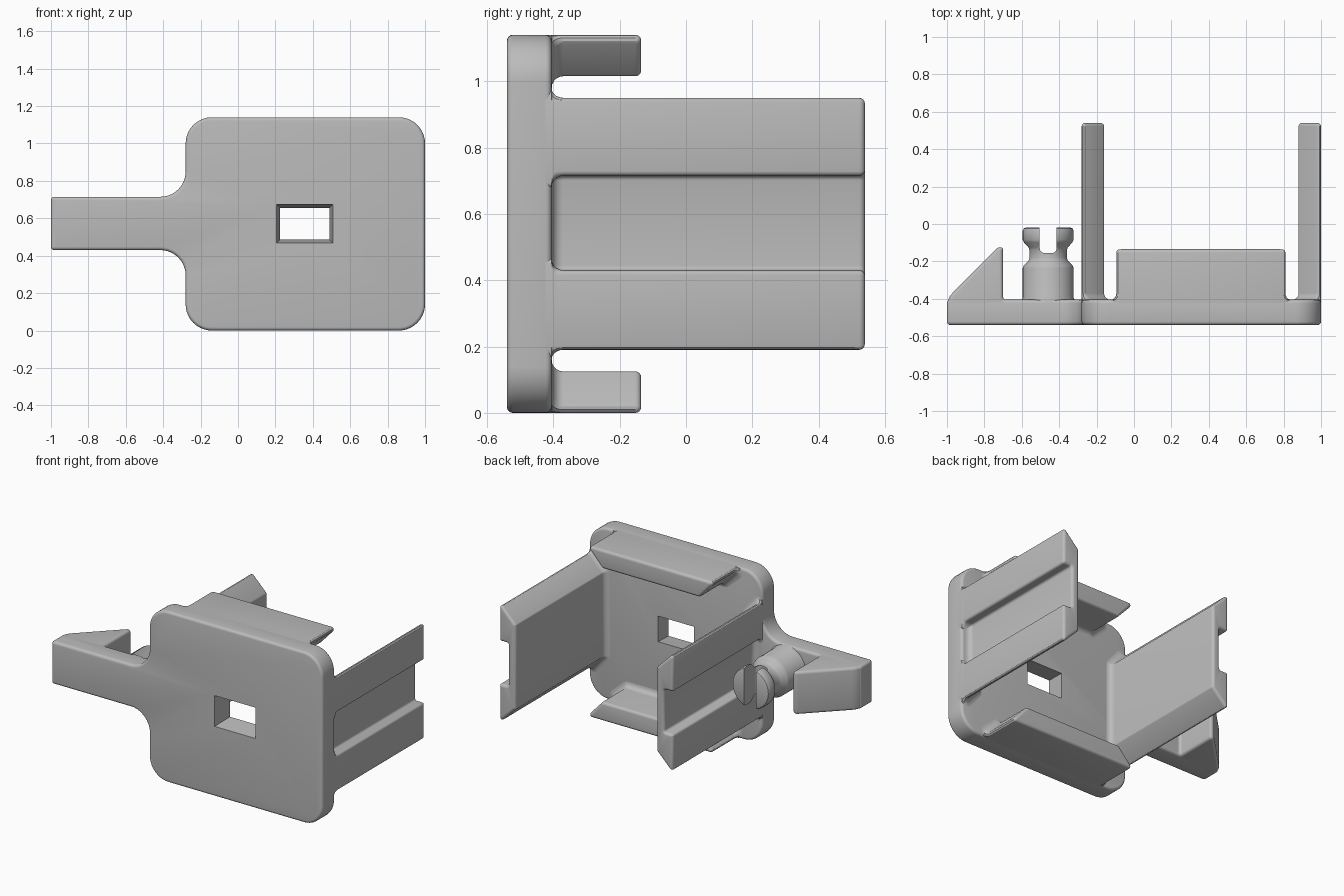
import bpy, bmesh, math
from mathutils import Vector

if "Cube" in bpy.data.objects:
    bpy.data.objects.remove(bpy.data.objects["Cube"])

grey = bpy.data.materials.new("plain_grey")
grey.use_nodes = True
grey.diffuse_color = (0.5, 0.5, 0.5, 1)
grey.node_tree.nodes["Principled BSDF"].inputs["Base Color"].default_value = (0.5, 0.5, 0.5, 1)

BACK, FRONT = -0.405, -0.54     # plate faces
LOW, HIGH = 0.43, 0.715         # arm height range
TOP = 1.14
EDGE = 0.018                    # rounding of outer edges


def section(points, off, clamp, steps):
    """Offset a polygon of (u, v, radius) corners, then round every corner."""
    pts = [Vector(p[:2]) for p in points]
    rad = [p[2] for p in points]
    n = len(pts)
    area = sum(pts[i - 1].x * pts[i].y - pts[i].x * pts[i - 1].y for i in range(n))
    if area < 0:
        pts.reverse()
        rad.reverse()
    moved, turns = [], []
    for i, p in enumerate(pts):
        d1 = (p - pts[i - 1]).normalized()
        d2 = (pts[(i + 1) % n] - p).normalized()
        n1, n2 = Vector((d1.y, -d1.x)), Vector((d2.y, -d2.x))
        q = p + (n1 + n2) * off / (1 + n1.dot(n2))
        if clamp:
            q = Vector((min(max(q.x, -0.28), 1), min(max(q.y, 0), TOP)))
        moved.append(q)
        turns.append(math.atan2(d1.cross(d2), d1.dot(d2)))
    if not steps:
        return moved
    out = []
    for i, p in enumerate(moved):
        a, b = moved[i - 1] - p, moved[(i + 1) % n] - p
        r = max(rad[i] + math.copysign(off, off * turns[i]), 0.004)
        t = min(r * math.tan(abs(turns[i]) / 2), 0.45 * a.length, 0.45 * b.length)
        a, b, w = p + a.normalized() * t, p + b.normalized() * t, math.cos(turns[i] / 2)
        for k in range(steps + 1):
            s = k / steps
            c = ((1 - s) ** 2, 2 * w * s * (1 - s), s * s)
            out.append((a * c[0] + p * c[1] + b * c[2]) / sum(c))
    return out


def loft(name, points, stations, axis="y", clamp=False, steps=6):
    """Skin rounded sections along an axis; stations are (position, offset)."""
    bm = bmesh.new()
    rings = []
    for pos, off in stations:
        ring = section(points, off, clamp, steps)
        rings.append([bm.verts.new((q.x, pos, q.y) if axis == "y" else (q.x, q.y, pos))
                      for q in ring])
    n = len(rings[0])
    for r, s in zip(rings, rings[1:]):
        for i in range(n):
            j = (i + 1) % n
            bm.faces.new((r[i], r[j], s[j], s[i]))
    bm.faces.new(rings[0])
    bm.faces.new(rings[-1])
    bmesh.ops.recalc_face_normals(bm, faces=bm.faces)
    mesh = bpy.data.meshes.new(name)
    bm.to_mesh(mesh)
    bm.free()
    mesh.materials.append(grey)
    obj = bpy.data.objects.new(name, mesh)
    bpy.context.collection.objects.link(obj)
    return obj


def rounded_end(pos, direction, r=EDGE):
    """Stations of a convex quarter round that closes at pos."""
    arc = [i * math.pi / 8 for i in range(5)]
    st = [(pos - direction * r * (1 - math.sin(a)), -r * (1 - math.cos(a))) for a in arc]
    return st if direction > 0 else st[::-1]


def flared_base(r=0.035):
    """Stations of a concave fillet that rises from the plate."""
    arc = [i * math.pi / 10 for i in range(6)]
    return [(BACK - 0.045, r)] + [(BACK + r * (1 - math.cos(a)), r * (1 - math.sin(a)))
                                  for a in arc]


def activate(obj):
    bpy.ops.object.select_all(action="DESELECT")
    obj.select_set(True)
    bpy.context.view_layer.objects.active = obj


def cut(obj, cutter):
    mod = obj.modifiers.new("cut", "BOOLEAN")
    mod.operation, mod.solver, mod.object = "DIFFERENCE", "EXACT", cutter
    activate(obj)
    bpy.ops.object.modifier_apply(modifier=mod.name)
    bpy.data.objects.remove(cutter)


def corners(points, r):
    return [(u, v, r) for u, v in points]


# Front plate with side arm
outline = [(1, 0, 0.14), (1, TOP, 0.14), (-0.28, TOP, 0.14), (-0.28, HIGH, 0.135),
           (-1, HIGH, EDGE), (-1, LOW, EDGE), (-0.28, LOW, 0.135), (-0.28, 0, 0.14)]
plate = loft("front_plate", outline, rounded_end(FRONT, -1) + rounded_end(BACK, 1), steps=10)

# Tapered window through the plate
window = corners([(0.225, 0.487), (0.488, 0.487), (0.488, 0.655), (0.225, 0.655)], 0)
cut(plate, loft("window_cutter", window, [(FRONT - 0.01, 0.02), (BACK + 0.01, 0)], steps=0))
parts = [plate]

# Side walls: chamfered toward the inside, grooved on the outside
for name, outer, inward in (("left_wall", 1, -1), ("right_wall", -0.28, 1)):
    inner, floor = outer + 0.12 * inward, outer + 0.065 * inward
    shape = [(outer, 0.17), (outer, LOW), (floor, LOW), (floor, HIGH),
             (outer, HIGH), (outer, 0.97), (inner, 0.85), (inner, 0.29)]
    parts.append(loft(name, corners(shape, 0.014), flared_base() + rounded_end(0.54, 1),
                      clamp=True, steps=4))

# Short lips along the bottom and top
for name, outer, inward in (("bottom_lip", 0, 1), ("top_lip", TOP, -1)):
    inner = outer + 0.125 * inward
    shape = [(-0.115, outer), (0.83, outer), (0.715, inner), (0, inner)]
    parts.append(loft(name, corners(shape, 0.016), flared_base() + rounded_end(-0.135, 1),
                      clamp=True, steps=4))

# Wedge hook at the arm's end
wedge = [(-1, -0.5, 0), (-0.66, -0.5, 0), (-0.66, BACK, 0), (-0.7, BACK, 0.03),
         (-0.7, -0.125, 0.015), (-0.727, -0.125, 0.015), (-1, -0.398, 0.13)]
parts.append(loft("arm_hook", wedge, rounded_end(LOW, -1) + rounded_end(HIGH, 1), axis="z"))

# Split snap pin on the arm
px, pz, pr = -0.459, (LOW + HIGH) / 2, 0.136
circle = [(px + pr * math.cos(i * math.pi / 24), pz + pr * math.sin(i * math.pi / 24), 0)
          for i in range(48)]
pin_profile = [(BACK - 0.04, 0.006), (BACK, 0.006), (BACK + 0.012, 0), (-0.235, 0),
               (-0.222, -0.005), (-0.195, -0.031), (-0.18, -0.036), (-0.14, -0.036),
               (-0.125, -0.031), (-0.098, -0.006), (-0.085, 0), (-0.036, 0),
               (-0.024, -0.005), (-0.019, -0.017)]
pin = loft("snap_pin", circle, pin_profile, steps=0)
slot = [(px - 0.045, -0.155, 0.025), (px + 0.045, -0.155, 0.025),
        (px + 0.045, 0.05, 0), (px - 0.045, 0.05, 0)]
cut(pin, loft("slot_cutter", slot, [(pz - 0.3, 0), (pz + 0.3, 0)], axis="z"))
parts.append(pin)

for part in parts:
    activate(part)
    bpy.ops.object.shade_smooth_by_angle(angle=math.radians(32))
